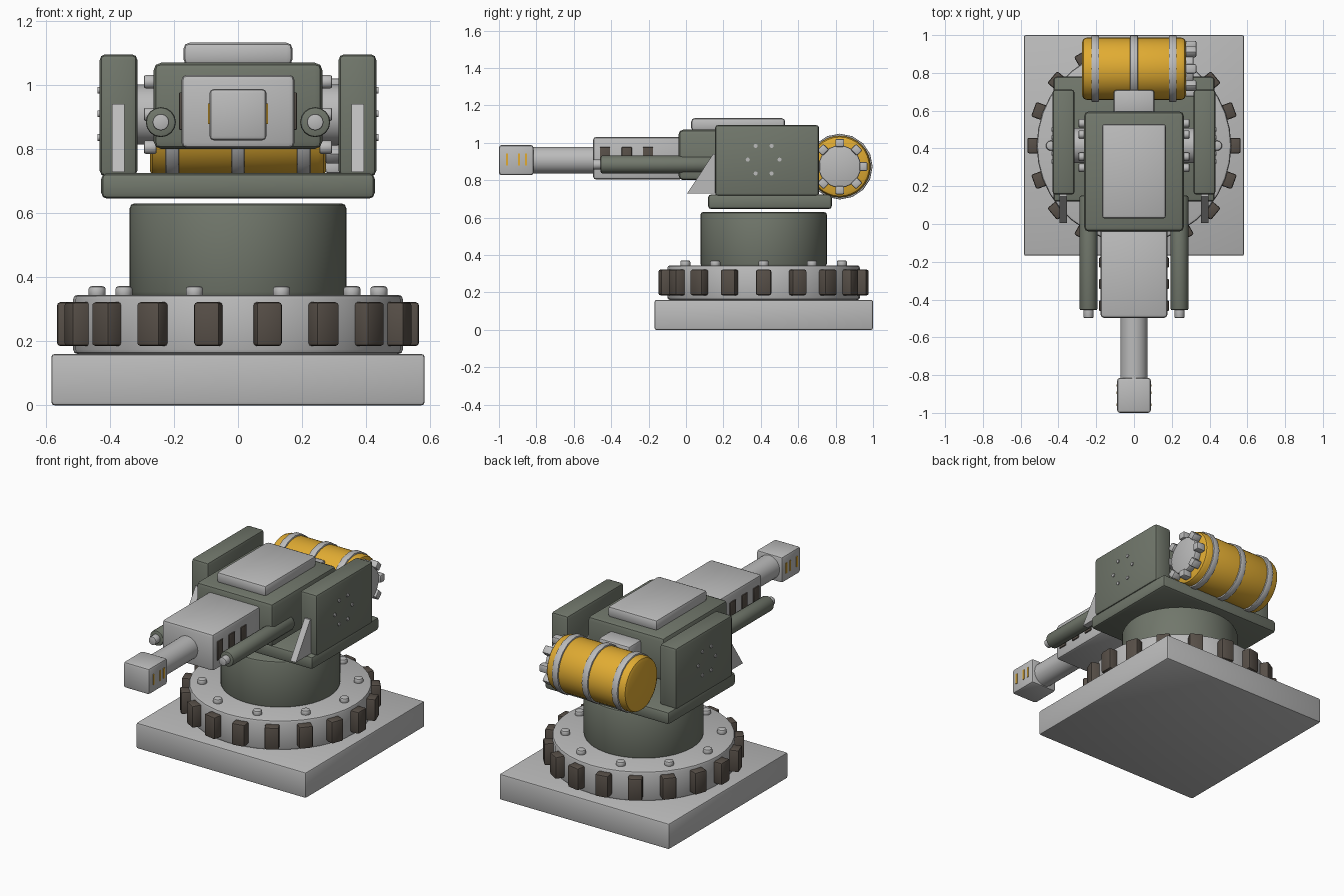
import bpy, bmesh, math
from mathutils import Matrix, Vector

if "Cube" in bpy.data.objects:
    bpy.data.objects.remove(bpy.data.objects["Cube"])


def material(name, rgb):
    m = bpy.data.materials.new(name)
    m.diffuse_color = (*rgb, 1)
    m.use_nodes = True
    m.node_tree.nodes["Principled BSDF"].inputs["Base Color"].default_value = m.diffuse_color
    return m


GREY = material("light grey", (0.50, 0.50, 0.50))
GREEN = material("grey green", (0.165, 0.185, 0.148))
BROWN = material("dark brown", (0.095, 0.078, 0.064))
YELLOW = material("yellow", (0.75, 0.41, 0.032))


def finish(bm, name, mat, smooth=True):
    bmesh.ops.recalc_face_normals(bm, faces=bm.faces)
    me = bpy.data.meshes.new(name)
    bm.to_mesh(me)
    bm.free()
    me.materials.append(mat)
    ob = bpy.data.objects.new(name, me)
    bpy.context.collection.objects.link(ob)
    if smooth:
        bpy.ops.object.select_all(action='DESELECT')
        ob.select_set(True)
        bpy.context.view_layer.objects.active = ob
        bpy.ops.object.shade_smooth_by_angle(angle=math.radians(40))
    return ob


def box(name, x, y, z, mat, bevel=0.015, rot=None):
    """Bevelled box from (min, max) ranges; rot is applied about the world origin."""
    bm = bmesh.new()
    bmesh.ops.create_cube(bm, size=1)
    size = [b - a for a, b in (x, y, z)]
    mid = [(a + b) / 2 for a, b in (x, y, z)]
    bmesh.ops.scale(bm, vec=size, verts=bm.verts)
    bmesh.ops.translate(bm, vec=mid, verts=bm.verts)
    if bevel:
        bmesh.ops.bevel(bm, geom=bm.edges[:], offset=bevel, segments=2,
                        profile=0.5, affect='EDGES')
    if rot:
        bm.transform(rot)
    return finish(bm, name, mat, bool(bevel))


AXES = {'X': Matrix.Rotation(math.pi / 2, 4, 'Y'),
        'Y': Matrix.Rotation(-math.pi / 2, 4, 'X'),
        'Z': Matrix.Identity(4)}


def cyl(name, axis, centre, r, length, mat, n=32, bevel=0.0):
    """Cylinder along an axis with rounded rims."""
    bm = bmesh.new()
    bmesh.ops.create_cone(bm, cap_ends=True, segments=n, radius1=r, radius2=r, depth=length)
    if bevel:
        rims = [e for e in bm.edges if abs(e.verts[0].co.z - e.verts[1].co.z) < 1e-5]
        bmesh.ops.bevel(bm, geom=rims, offset=bevel, segments=2, profile=0.5, affect='EDGES')
    bm.transform(Matrix.Translation(centre) @ AXES[axis])
    return finish(bm, name, mat)


CY = 0.415  # turning centre of the pedestal

# Foundation, toothed ring and drum
box("base_slab", (-0.583, 0.583), (-0.168, 1.0), (0, 0.16), GREY, 0.01)
cyl("bearing_ring", 'Z', (0, CY, 0.2525), 0.515, 0.185, GREY, 36, 0.014)
cyl("pedestal_drum", 'Z', (0, CY, 0.485), 0.338, 0.29, GREEN, 48, 0.014)
for i in range(18):
    rot = Matrix.Translation((0, CY, 0)) @ Matrix.Rotation(math.radians(20 * i), 4, 'Z')
    box(f"ring_block_{i}", (0.49, 0.565), (-0.041, 0.041), (0.185, 0.322), BROWN, 0.01, rot)
for i in range(10):
    a = math.radians(36 * i)
    cyl(f"ring_bolt_{i}", 'Z', (0.44 * math.cos(a), CY + 0.44 * math.sin(a), 0.354),
        0.027, 0.036, GREY, 12, 0.01)

# Turntable and main body
box("turntable_plate", (-0.427, 0.427), (0.118, 0.78), (0.645, 0.725), GREEN, 0.018)
box("main_body", (-0.264, 0.264), (-0.04, 0.596), (0.80, 1.07), GREEN, 0.025)
box("top_hatch", (-0.17, 0.17), (0.028, 0.53), (1.062, 1.132), GREY, 0.018)
box("tank_mount", (-0.108, 0.108), (0.58, 0.71), (0.86, 1.02), GREY, 0.015)

# Gun: housing, barrel and muzzle
GZ = 0.907
box("gun_housing", (-0.177, 0.177), (-0.497, -0.02), (0.803, 1.032), GREY, 0.018)
cyl("gun_barrel", 'Y', (0, -0.66, GZ), 0.072, 0.36, GREY, 32)
box("muzzle", (-0.089, 0.089), (-1.0, -0.815), (0.827, 0.988), GREY, 0.014)

# Mirrored parts
for s, side in ((-1, "left"), (1, "right")):
    def span(a, b):
        return tuple(sorted((s * a, s * b)))

    box(f"{side}_shield", span(0.314, 0.432), (0.155, 0.712), (0.715, 1.096), GREEN, 0.018)
    for i in range(6):
        a = math.radians(60 * i)
        cyl(f"{side}_shield_rivet_{i}", 'X',
            (s * 0.432, CY + 0.085 * math.cos(a), 0.91 + 0.085 * math.sin(a)),
            0.011, 0.012, GREY, 10)
    # Pivot joining body and shield
    cyl(f"{side}_pivot", 'X', (s * 0.29, CY, 0.908), 0.093, 0.08, GREY, 32)
    for i in range(6):
        a = math.radians(60 * i)
        cyl(f"{side}_pivot_bolt_{i}", 'X',
            (s * 0.274, CY + 0.118 * math.cos(a), 0.908 + 0.118 * math.sin(a)),
            0.022, 0.04, GREY, 10, 0.006)
    # Sloping gusset in front of the shield
    bm = bmesh.new()
    x0, x1 = span(0.355, 0.394)
    prof = [(0.005, 0.728), (0.165, 0.728), (0.165, 0.94), (0.145, 0.94)]
    f = bm.faces.new([bm.verts.new((x0, y, z)) for y, z in prof])
    ext = bmesh.ops.extrude_face_region(bm, geom=[f])
    bmesh.ops.translate(bm, vec=(x1 - x0, 0, 0),
                        verts=[v for v in ext['geom'] if isinstance(v, bmesh.types.BMVert)])
    finish(bm, f"{side}_gusset", GREY, False)
    # Side tube with tip
    cyl(f"{side}_tube", 'Y', (s * 0.241, -0.153, 0.884), 0.047, 0.606, GREEN, 16, 0.008)
    cyl(f"{side}_tube_tip", 'Y', (s * 0.241, -0.465, 0.884), 0.026, 0.065, GREY, 16, 0.005)
    # Dark vents and yellow marks
    for i, y in enumerate((-0.433, -0.317, -0.203)):
        box(f"{side}_vent_{i}", span(0.17, 0.184), (y - 0.027, y + 0.027),
            (0.86, 0.977), BROWN, 0.003)
    for i, y in enumerate((-0.957, -0.893, -0.855)):
        box(f"{side}_muzzle_mark_{i}", span(0.085, 0.093), (y - 0.006, y + 0.006),
            (0.878, 0.942), YELLOW, 0)

# Fuel tank with bands and bolted cap
TY, TZ = 0.822, 0.873
cyl("tank", 'X', (0, TY, TZ), 0.165, 0.55, YELLOW, 32, 0.025)
for i, x in enumerate((-0.205, 0, 0.205)):
    cyl(f"tank_band_{i}", 'X', (x, TY, TZ), 0.176, 0.042, GREY, 16, 0.006)
cyl("tank_cap", 'X', (0.29, TY, TZ), 0.113, 0.05, GREY, 24, 0.008)
for i in range(8):
    rot = Matrix.Translation((0, TY, TZ)) @ Matrix.Rotation(math.radians(45 * i), 4, 'X')
    box(f"cap_bolt_{i}", (0.272, 0.33), (-0.024, 0.024), (0.105, 0.148), GREY, 0.008, rot)
